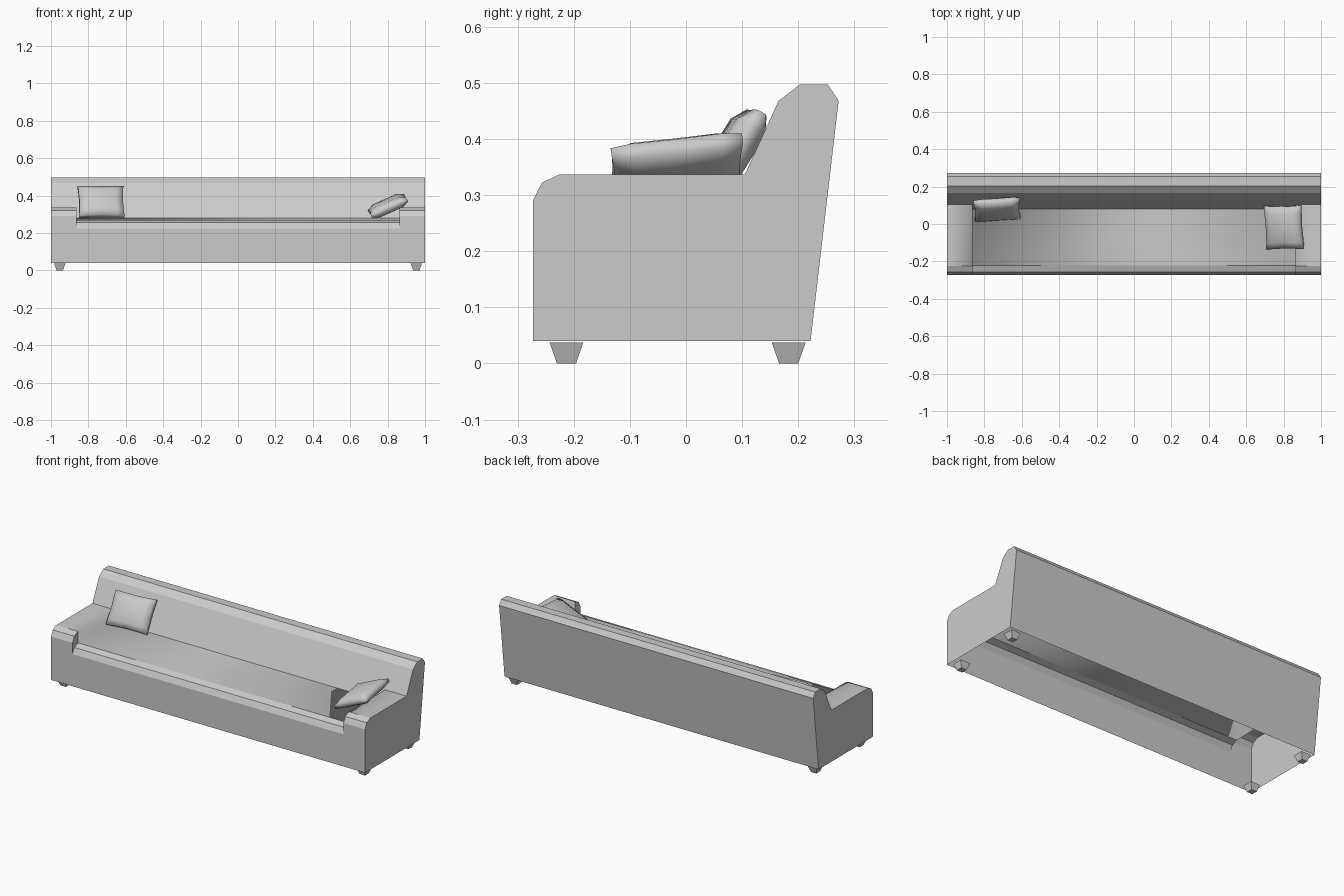
import bpy, bmesh
from math import radians
from mathutils import Euler

cube = bpy.data.objects.get("Cube")
if cube:
    bpy.data.objects.remove(cube, do_unlink=True)

grey = bpy.data.materials.new("light_grey_fabric")
grey.use_nodes = True
grey.diffuse_color = (0.6, 0.6, 0.6, 1)
grey.node_tree.nodes["Principled BSDF"].inputs["Base Color"].default_value = (0.6, 0.6, 0.6, 1)


def add_object(name, bm):
    mesh = bpy.data.meshes.new(name)
    bm.to_mesh(mesh)
    bm.free()
    mesh.materials.append(grey)
    obj = bpy.data.objects.new(name, mesh)
    bpy.context.collection.objects.link(obj)
    return obj


# Sofa shell, open underneath: side profiles (y, z) through the arms and the seat
BACK = [(0.165, 0.468), (0.203, 0.497), (0.253, 0.497), (0.272, 0.468), (0.222, 0.04)]
ARM = [(-0.273, 0.04), (-0.273, 0.29), (-0.257, 0.322), (-0.225, 0.337), (0.105, 0.337)] + BACK
SEAT = [(-0.273, 0.04), (-0.273, 0.225), (-0.257, 0.257), (-0.222, 0.27), (0.079, 0.28)] + BACK
ARM_X = 0.863

bm = bmesh.new()
stations = [(-1, ARM), (-ARM_X, ARM), (-ARM_X, SEAT), (ARM_X, SEAT), (ARM_X, ARM), (1, ARM)]
loops = [[bm.verts.new((x, y, z)) for y, z in profile] for x, profile in stations]
for i, (a, b) in enumerate(zip(loops, loops[1:])):
    inner_arm = i in (1, 3)
    for j in (range(1, 4) if inner_arm else range(len(ARM) - 1)):
        bm.faces.new((a[j], b[j], b[j + 1], a[j + 1]))
bm.faces.new(loops[0])
bm.faces.new(loops[-1][::-1])
bmesh.ops.remove_doubles(bm, verts=bm.verts, dist=0.0001)

# Soft upholstery only where the seat runs up into the arms
for f in bm.faces:
    f.smooth = True
for e in bm.edges:
    p, q = (v.co for v in e.verts)
    along_arm = abs(p.x - q.x) < 0.001 and abs(abs(p.x) - ARM_X) < 0.001
    e.smooth = along_arm and abs(p.y - q.y) > 0.2 and max(p.y, q.y) < 0.12
add_object("sofa_body", bm)

# Tapered square feet
for x, side in ((-0.953, "right"), (0.953, "left")):
    for y, end in ((-0.213, "front"), (0.183, "back")):
        bm = bmesh.new()
        bmesh.ops.create_cube(bm, size=1)
        for v in bm.verts:
            top = v.co.z > 0
            width = 0.06 if top else 0.034
            v.co = (x + v.co.x * width, y + v.co.y * width, 0.037 if top else 0)
        add_object(f"foot_{end}_{side}", bm)


# Cushions: blunt rim, bevelled shoulder, corners pulled out a little
def cushion(name, size, location, angles):
    steps = (-1, -0.68, 0, 0.68, 1)
    n = len(steps)
    bm = bmesh.new()
    sides = []
    for sign in (-1, 1):
        grid = []
        for u in steps:
            row = []
            for v in steps:
                edge = max(abs(u), abs(v))
                height = 0.42 if edge == 1 else 0.9 if edge > 0.5 else 1
                if abs(u * v) == 1:
                    height = 0.25
                px = u * (0.95 + 0.05 * v * v)
                py = v * (0.95 + 0.05 * u * u)
                row.append(bm.verts.new((px * size[0] / 2, py * size[1] / 2,
                                         sign * height * size[2] / 2)))
            grid.append(row)
        sides.append(grid)
        for i in range(n - 1):
            for j in range(n - 1):
                bm.faces.new((grid[i][j], grid[i + 1][j], grid[i + 1][j + 1], grid[i][j + 1]))
    low, high = sides
    for k in range(n - 1):
        for end in (0, n - 1):
            bm.faces.new((low[end][k], low[end][k + 1], high[end][k + 1], high[end][k]))
            bm.faces.new((low[k][end], low[k + 1][end], high[k + 1][end], high[k][end]))
    bmesh.ops.recalc_face_normals(bm, faces=bm.faces)
    for f in bm.faces:
        f.smooth = True
    obj = add_object(name, bm)
    obj.location = location
    obj.rotation_euler = Euler([radians(a) for a in angles])


cushion("cushion_against_back", (0.245, 0.19, 0.066), (-0.732, 0.077, 0.367), (58, 0, 4))
cushion("cushion_against_arm", (0.212, 0.236, 0.066), (0.802, -0.018, 0.346), (7, -24, 1))
